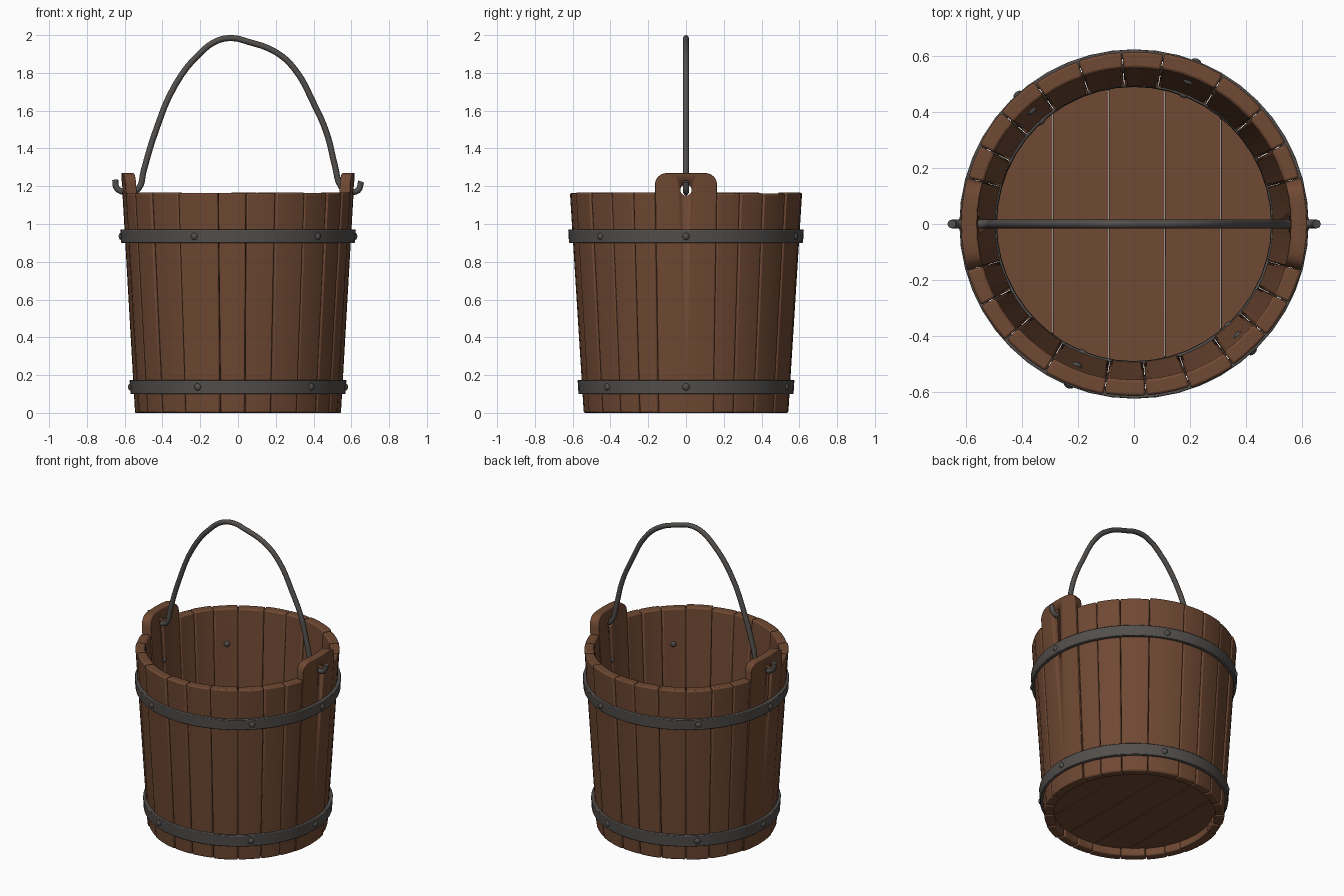
import bpy, bmesh, random
from math import sin, cos, pi, radians, sqrt, degrees, asin
from mathutils import Matrix, Vector

random.seed(4)
if "Cube" in bpy.data.objects:
    bpy.data.objects.remove(bpy.data.objects["Cube"])


def material(name, rgb):
    m = bpy.data.materials.new(name)
    m.use_nodes = True
    m.diffuse_color = (*rgb, 1)
    b = m.node_tree.nodes["Principled BSDF"]
    b.inputs["Base Color"].default_value = (*rgb, 1)
    b.inputs["Roughness"].default_value = 0.8
    return m


WOOD = material("brown wood", (0.16, 0.066, 0.033))
IRON = material("dark iron", (0.085, 0.078, 0.073))

RIM = 1.165       # height of the plain staves
EAR_TOP = 1.27    # height of the two handle staves
EAR_HALF = 15.5   # half width of a handle stave in degrees
WALL = 0.058


def outer(z):
    """Radius of the tapered wall at height z."""
    return 0.545 + 0.073 * min(z, RIM) / RIM


def finish(bm, name, mat, angle=35):
    bmesh.ops.recalc_face_normals(bm, faces=bm.faces)
    me = bpy.data.meshes.new(name)
    bm.to_mesh(me)
    bm.free()
    ob = bpy.data.objects.new(name, me)
    bpy.context.collection.objects.link(ob)
    me.materials.append(mat)
    activate(ob)
    bpy.ops.object.shade_smooth_by_angle(angle=radians(angle))
    return ob


def activate(ob):
    bpy.ops.object.select_all(action='DESELECT')
    ob.select_set(True)
    bpy.context.view_layer.objects.active = ob


def soften(ob, width):
    mod = ob.modifiers.new("soft edges", 'BEVEL')
    mod.width = width
    mod.segments = 2
    mod.limit_method = 'ANGLE'
    mod.angle_limit = radians(40)


def polar(r, deg, z):
    return (r * cos(radians(deg)), r * sin(radians(deg)), z)


def stave(name, angles, tops, shift=0.0):
    """Wall plank following the given angles, with one top height per angle."""
    bm = bmesh.new()
    rings = []
    for a, top in zip(angles, tops):
        rings.append([bm.verts.new(polar(outer(z) + shift - inset, a, z))
                      for z, inset in ((0, 0), (top, 0), (top, WALL), (0, WALL))])
    for p, q in zip(rings, rings[1:]):
        for i in range(4):
            j = (i + 1) % 4
            bm.faces.new((p[i], p[j], q[j], q[i]))
    bm.faces.new(rings[0])
    bm.faces.new(rings[-1])
    return finish(bm, name, WOOD)


# Plain staves of uneven width, front half and back half
joints = [EAR_HALF, 28, 42, 59, 80, 94, 109, 125, 140, 153, 180 - EAR_HALF]
for side, turn in (("back", 0), ("front", 180)):
    for k, (a, b) in enumerate(zip(joints, joints[1:])):
        a, b = a + turn + 0.12, b + turn - 0.12
        top = RIM + random.uniform(-0.005, 0.003)
        s = stave(f"{side}_stave_{k + 1}", [a + (b - a) * i / 3 for i in range(4)],
                  [top] * 4, random.uniform(-0.005, 0.003))
        soften(s, 0.009)


# Tall handle staves with rounded corners and a hole
def ear_top(y, half=0.165, r=0.06):
    over = max(0, abs(y) - (half - r))
    return EAR_TOP - r + sqrt(max(0, r * r - over * over))


ys = [-0.165, -0.161, -0.15, -0.13, -0.105, -0.06, 0]
ys += [-y for y in reversed(ys[:-1])]
for side, turn in (("left", 0), ("right", 180)):
    ear = stave(f"{side}_handle_stave", [turn + degrees(asin(y / 0.618)) for y in ys],
                [ear_top(y) for y in ys])
    soften(ear, 0.014)
    bm = bmesh.new()
    bmesh.ops.create_cone(bm, cap_ends=True, segments=20, radius1=0.03, radius2=0.03, depth=0.4,
                          matrix=Matrix.Translation((0.6 * cos(radians(turn)), 0, 1.18))
                          @ Matrix.Rotation(pi / 2, 4, 'Y'))
    cutter = finish(bm, "hole_cutter", WOOD)
    cutter.hide_render = True
    cut = ear.modifiers.new("hole", 'BOOLEAN')
    cut.operation = 'DIFFERENCE'
    cut.solver = 'EXACT'
    cut.object = cutter
    activate(ear)
    for mod in list(ear.modifiers):
        bpy.ops.object.modifier_apply(modifier=mod.name)
    bpy.data.objects.remove(cutter)

# Floor boards trimmed to a circle
R = 0.5
cuts = [-R, -0.29, -0.09, 0.11, 0.31, R]
for k, (x0, x1) in enumerate(zip(cuts, cuts[1:])):
    x0, x1 = x0 + 0.001, x1 - 0.001
    xs = [x0 + (x1 - x0) * i / 8 for i in range(9)]
    rim = [(x, sqrt(R * R - x * x)) for x in xs]
    bm = bmesh.new()
    f = bm.faces.new([bm.verts.new((x, y, 0.05)) for x, y in rim]
                     + [bm.verts.new((x, -y, 0.05)) for x, y in reversed(rim)])
    ext = bmesh.ops.extrude_face_region(bm, geom=[f])
    bmesh.ops.translate(bm, vec=(0, 0, 0.05),
                        verts=[v for v in ext["geom"] if isinstance(v, bmesh.types.BMVert)])
    soften(finish(bm, f"floor_board_{k + 1}", WOOD), 0.003)


# Iron hoops
def hoop(name, z0, z1, r_of, depth):
    bm = bmesh.new()
    n = 48
    rings = [[bm.verts.new(polar(r_of(z) + d, 360 * i / n, z))
              for z, d in ((z0, 0), (z0, depth), (z1, depth), (z1, 0))] for i in range(n)]
    for i in range(n):
        p, q = rings[i], rings[(i + 1) % n]
        for j in range(4):
            m = (j + 1) % 4
            bm.faces.new((p[j], p[m], q[m], q[j]))
    ob = finish(bm, name, IRON)
    soften(ob, 0.004)


for name, z0, z1 in (("lower", 0.10, 0.175), ("upper", 0.90, 0.97)):
    hoop(f"{name}_hoop", z0, z1, lambda z: outer(z) - 0.012, 0.03)
    # Rivets, with heads outside and inside the wall
    bm = bmesh.new()
    zm = (z0 + z1) / 2
    for a in (0, 69, 132, 180, 248, 313):
        for r in (outer(zm) + 0.016, outer(zm) - WALL - 0.001):
            bmesh.ops.create_uvsphere(
                bm, u_segments=12, v_segments=8, radius=0.019,
                matrix=Matrix.Translation(polar(r, a, zm)) @ Matrix.Rotation(radians(a), 4, 'Z')
                @ Matrix.Diagonal((0.65, 1, 1, 1)))
    finish(bm, f"{name}_rivets", IRON, 60)
# Thin inner band around the floor
hoop("inner_band", 0.12, 0.155, lambda z: outer(z) - WALL - 0.006, 0.012)

# Slightly bent wire handle with hooked ends
path = [(-0.65, 1.235), (-0.645, 1.195), (-0.615, 1.172), (-0.56, 1.172), (-0.525, 1.19),
        (-0.50, 1.28), (-0.44, 1.48), (-0.33, 1.74), (-0.2, 1.905), (-0.11, 1.97), (-0.03, 1.984),
        (0.05, 1.966), (0.2, 1.91), (0.3, 1.82), (0.4, 1.64), (0.47, 1.48), (0.515, 1.30),
        (0.545, 1.20), (0.585, 1.172), (0.635, 1.178), (0.652, 1.225)]
cu = bpy.data.curves.new("handle", 'CURVE')
cu.dimensions = '3D'
cu.bevel_depth = 0.016
cu.bevel_resolution = 2
cu.resolution_u = 4
cu.use_fill_caps = True
sp = cu.splines.new('BEZIER')
sp.bezier_points.add(len(path) - 1)
for bp, (x, z) in zip(sp.bezier_points, path):
    bp.co = Vector((x, 0, z))
    bp.handle_left_type = bp.handle_right_type = 'AUTO'
cu.materials.append(IRON)
handle = bpy.data.objects.new("handle", cu)
bpy.context.collection.objects.link(handle)
activate(handle)
bpy.ops.object.convert(target='MESH')
bpy.ops.object.shade_smooth_by_angle(angle=radians(60))
